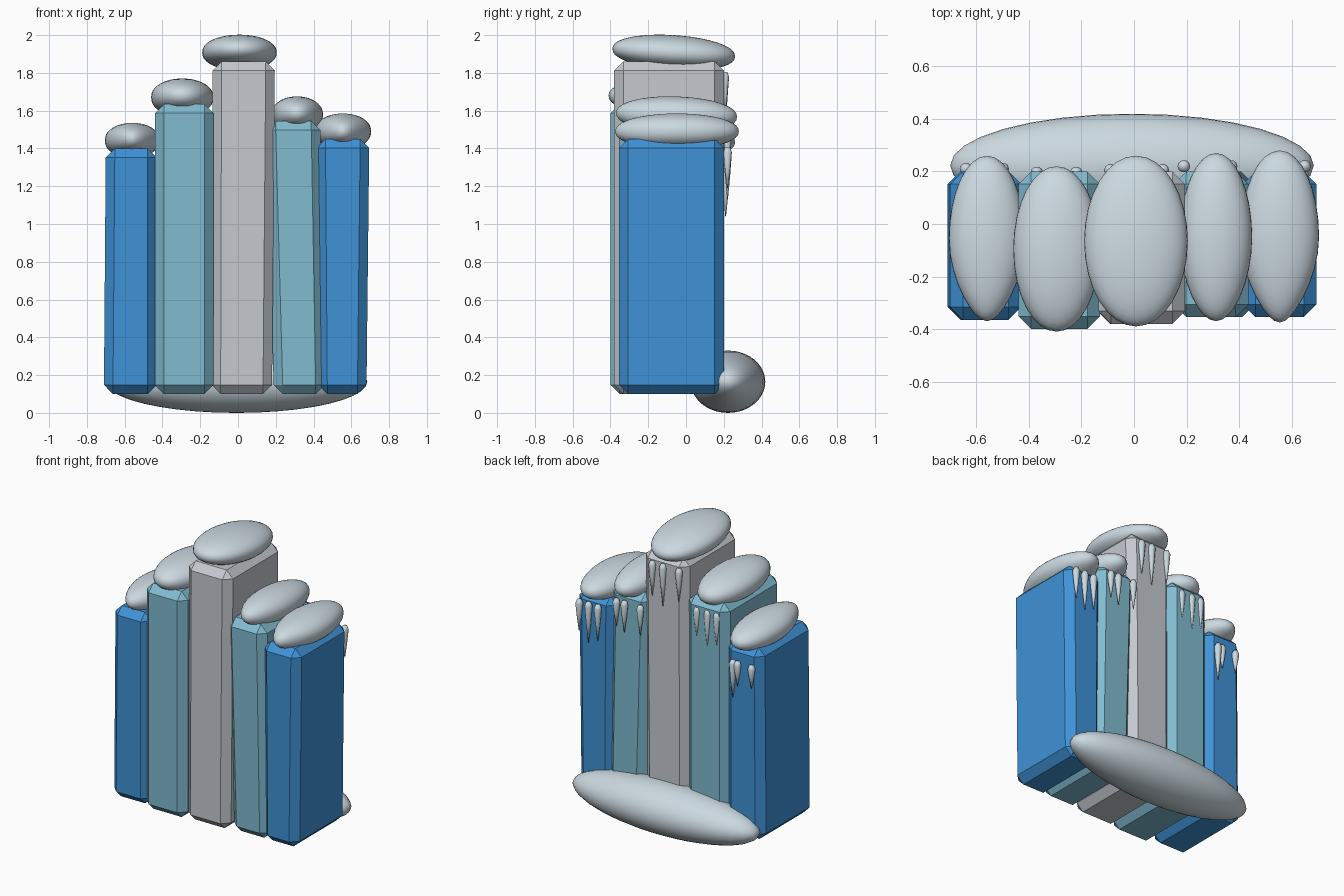
import bpy, bmesh, math
from mathutils import Vector

if "Cube" in bpy.data.objects:
    bpy.data.objects.remove(bpy.data.objects["Cube"])


def material(name, rgb):
    m = bpy.data.materials.new(name)
    m.diffuse_color = (*rgb, 1)
    m.use_nodes = True
    m.node_tree.nodes["Principled BSDF"].inputs["Base Color"].default_value = m.diffuse_color
    return m


SNOW = material("snow", (0.60, 0.69, 0.75))
GREY = material("pale grey", (0.56, 0.59, 0.63))
TEAL = material("ice teal", (0.22, 0.50, 0.63))
BLUE = material("deep ice blue", (0.05, 0.29, 0.68))


def finish(bm, name, mat, smooth=False):
    bmesh.ops.recalc_face_normals(bm, faces=bm.faces)
    for f in bm.faces:
        f.smooth = smooth
    me = bpy.data.meshes.new(name)
    bm.to_mesh(me)
    bm.free()
    me.materials.append(mat)
    ob = bpy.data.objects.new(name, me)
    bpy.context.collection.objects.link(ob)
    return ob


def column(name, bottom, top, front, height, mat):
    """Chamfered slab; bottom and top are (x min, x max) so it can lean."""
    bm = bmesh.new()
    bmesh.ops.create_cube(bm, size=1)
    for v in bm.verts:
        xs = top if v.co.z > 0 else bottom
        v.co = Vector((xs[1] if v.co.x > 0 else xs[0],
                       0.2 if v.co.y > 0 else front,
                       height if v.co.z > 0 else 0.1))
    bmesh.ops.bevel(bm, geom=bm.edges[:], offset=0.048, offset_type='OFFSET',
                    segments=1, affect='EDGES')
    finish(bm, name, mat)


def snow_blob(name, lo, hi, tilt=0.0, point=0.0, fullness=1.0):
    """Soft ellipsoid filling the given bounds, drooping to the back,
    with its front end optionally pinched."""
    bm = bmesh.new()
    bmesh.ops.create_uvsphere(bm, u_segments=32, v_segments=20, radius=1)
    lo, hi = Vector(lo), Vector(hi)
    mid, half = (lo + hi) / 2, (hi - lo) / 2
    for v in bm.verts:
        x, y, z = v.co
        z = math.copysign(abs(z) ** fullness, z)
        if y < 0:
            x *= 1 - point * y * y
        v.co = Vector((mid.x + half.x * x, mid.y + half.y * y,
                       mid.z + half.z * z - tilt * y))
    finish(bm, name, SNOW, True)


def icicle(name, x, y, top, length, r=0.024):
    bm = bmesh.new()
    rings = [(r * 0.6, 0.015), (r, -0.01), (r * 0.62, -length * 0.5), (0.002, -length)]
    loops = [[bm.verts.new((x + rad * math.cos(a * math.tau / 10),
                            y + rad * math.sin(a * math.tau / 10), top + dz))
              for a in range(10)] for rad, dz in rings]
    for a, b in zip(loops, loops[1:]):
        for i in range(10):
            j = (i + 1) % 10
            bm.faces.new((a[i], a[j], b[j], b[i]))
    bm.faces.new(loops[0])
    bm.faces.new(loops[-1])
    finish(bm, name, SNOW, True)


# Ice columns, left to right
column("column_far_left", (-0.71, -0.43), (-0.70, -0.43), -0.365, 1.40, BLUE)
column("column_left", (-0.44, -0.13), (-0.44, -0.13), -0.40, 1.635, TEAL)
column("column_middle", (-0.14, 0.18), (-0.135, 0.195), -0.38, 1.86, GREY)
column("column_right", (0.19, 0.46), (0.15, 0.435), -0.355, 1.545, TEAL)
column("column_far_right", (0.425, 0.68), (0.415, 0.695), -0.355, 1.45, BLUE)

# Snow caps on the columns
snow_blob("snow_cap_far_left", (-0.705, -0.37, 1.35), (-0.415, 0.26, 1.535), 0.01, 0.25, 0.9)
snow_blob("snow_cap_left", (-0.46, -0.41, 1.57), (-0.13, 0.22, 1.77), 0.01, 0.0, 0.9)
snow_blob("snow_cap_middle", (-0.19, -0.39, 1.815), (0.205, 0.26, 2.0), 0.02, 0.0, 0.9)
snow_blob("snow_cap_right", (0.175, -0.37, 1.48), (0.45, 0.27, 1.675), 0.01, 0.1, 0.9)
snow_blob("snow_cap_far_right", (0.405, -0.375, 1.395), (0.705, 0.28, 1.585), 0.0, 0.3, 0.9)

# Snow drift along the back at the bottom
snow_blob("snow_drift", (-0.70, 0.025, 0.0), (0.685, 0.42, 0.33))

# Icicles hanging behind: column -> (y, top z, [(x, length), ...])
groups = {
    "far_left": (0.21, 1.28, [(-0.50, 0.24), (-0.535, 0.15), (-0.64, 0.14)]),
    "left": (0.195, 1.56, [(-0.22, 0.20), (-0.30, 0.26), (-0.37, 0.23)]),
    "middle": (0.205, 1.79, [(0.11, 0.22), (0.03, 0.27), (-0.09, 0.21)]),
    "right": (0.22, 1.47, [(0.37, 0.17), (0.31, 0.20), (0.19, 0.19)]),
    "far_right": (0.22, 1.39, [(0.65, 0.20), (0.58, 0.26), (0.51, 0.23)]),
}
for side, (y, top, items) in groups.items():
    for i, (x, length) in enumerate(items, 1):
        icicle(f"icicle_{side}_{i}", x, y, top, length)
